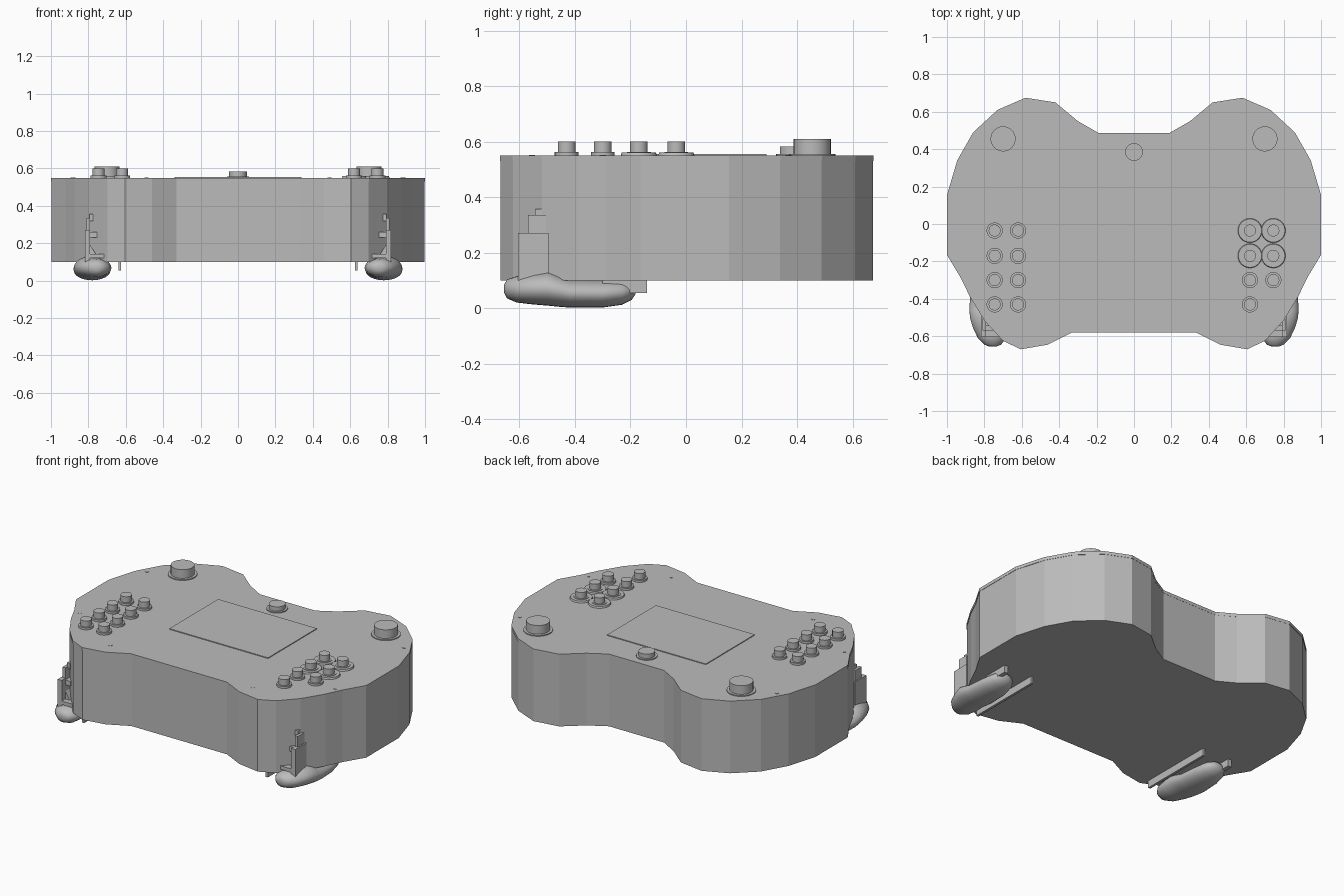
import bpy, bmesh, math

if "Cube" in bpy.data.objects:
    bpy.data.objects.remove(bpy.data.objects["Cube"])

grey = bpy.data.materials.new("plain_grey")
grey.use_nodes = True
grey.diffuse_color = (0.5, 0.5, 0.5, 1)
grey.node_tree.nodes["Principled BSDF"].inputs["Base Color"].default_value = (0.5, 0.5, 0.5, 1)


def finish(name, bm, smooth=None):
    bmesh.ops.recalc_face_normals(bm, faces=bm.faces[:])
    mesh = bpy.data.meshes.new(name)
    bm.to_mesh(mesh)
    bm.free()
    mesh.materials.append(grey)
    ob = bpy.data.objects.new(name, mesh)
    bpy.context.collection.objects.link(ob)
    if smooth:
        bpy.ops.object.select_all(action='DESELECT')
        ob.select_set(True)
        bpy.context.view_layer.objects.active = ob
        bpy.ops.object.shade_smooth_by_angle(angle=math.radians(smooth))
    return ob


def skin(name, rings, smooth=None):
    """Join rings of equal length and cap both ends."""
    bm = bmesh.new()
    loops = [[bm.verts.new(p) for p in ring] for ring in rings]
    for a, b in zip(loops, loops[1:]):
        for i in range(len(a)):
            j = (i + 1) % len(a)
            bm.faces.new((a[i], a[j], b[j], b[i]))
    bm.faces.new(loops[0])
    bm.faces.new(loops[-1])
    return finish(name, bm, smooth)


def prism(name, outline, z0, z1):
    return skin(name, [[(x, y, z) for x, y in outline] for z in (z0, z1)])


def box(name, x0, x1, y0, y1, z0, z1):
    return prism(name, [(x0, y0), (x1, y0), (x1, y1), (x0, y1)], z0, z1)


def turned(name, x, y, profile, sides=32):
    """Stack of circles given as (radius, height)."""
    ring = [math.tau * i / sides for i in range(sides)]
    return skin(name, [[(x + r * math.cos(a), y + r * math.sin(a), z) for a in ring]
                       for r, z in profile], 30)


def button(name, x, y, base, cap, step, top):
    turned(name, x, y, [(base, TOP), (base, step), (cap, step), (cap, top)])


# Case and lid share one mirrored outline
TOP = 0.55
half = [(0.19, 0.487), (0.30, 0.55), (0.42, 0.65), (0.58, 0.675), (0.73, 0.61),
        (0.86, 0.49), (0.945, 0.34), (1.0, 0.155), (1.0, -0.165), (0.925, -0.29),
        (0.877, -0.39), (0.797, -0.52), (0.70, -0.625), (0.605, -0.67),
        (0.46, -0.645), (0.33, -0.58)]
outline = half + [(-x, y) for x, y in reversed(half)]
prism("case", [(x * 0.998, y * 0.998) for x, y in outline], 0.10, 0.53)
prism("lid", outline, 0.53, TOP)

# Screen plate
box("screen", -0.34, 0.34, -0.19, 0.29, TOP, TOP + 0.005)

# Push buttons, four of them with wide collars
rows = [-0.035, -0.17, -0.30, -0.43]
for side in (-1, 1):
    for row, y in enumerate(rows):
        for x in (0.62, 0.745):
            if side > 0 and row == 3 and x > 0.7:
                continue
            button("button", side * x, y, 0.043, 0.032, 0.563, 0.60)
            if side > 0 and row < 2:
                turned("button_collar", x, y, [(0.065, TOP), (0.062, 0.56)])

# Knobs, centre button and lid screws
button("centre_button", 0, 0.385, 0.06, 0.047, 0.556, 0.583)
for s in (-1, 1):
    button("knob", s * 0.70, 0.455, 0.083, 0.067, 0.556, 0.61)
    for x, y in ((0.885, 0.37), (0.88, -0.30), (0.49, -0.555)):
        turned("lid_screw", s * x, y, [(0.011, TOP), (0.011, TOP + 0.002)], 16)

# Feet: (y, centre x, half width, bottom, top)
foot = [(-0.655, 0.755, 0.02, 0.055, 0.085), (-0.645, 0.755, 0.045, 0.035, 0.103),
        (-0.61, 0.76, 0.075, 0.02, 0.115), (-0.55, 0.77, 0.093, 0.013, 0.125),
        (-0.50, 0.778, 0.099, 0.009, 0.132), (-0.46, 0.78, 0.1, 0.005, 0.12),
        (-0.42, 0.78, 0.098, 0.002, 0.105), (-0.30, 0.78, 0.09, 0.002, 0.10),
        (-0.23, 0.78, 0.075, 0.012, 0.099), (-0.195, 0.78, 0.05, 0.03, 0.09),
        (-0.182, 0.78, 0.02, 0.05, 0.07)]
turn = [math.tau * i / 24 for i in range(24)]
for s in (-1, 1):
    skin("foot", [[(s * (cx + w * math.cos(a)), y,
                    (lo + hi) / 2 + (hi - lo) / 2 * math.sin(a)) for a in turn]
                  for y, cx, w, lo, hi in foot], 50)
    box("foot_rail", s * 0.625, s * 0.64, -0.62, -0.14, 0.055, 0.10)
    box("foot_peg", s * 0.81, s * 0.835, -0.30, -0.14, 0.055, 0.10)

    # Upright bracket above the foot
    box("bracket_post", s * 0.79, s * 0.818, -0.605, -0.495, 0.08, 0.27)
    box("bracket_neck", s * 0.79, s * 0.81, -0.57, -0.505, 0.27, 0.335)
    box("bracket_tip", s * 0.775, s * 0.795, -0.545, -0.515, 0.32, 0.357)
    box("bracket_shelf", s * 0.70, s * 0.818, -0.605, -0.495, 0.12, 0.142)
    box("bracket_catch", s * 0.755, s * 0.80, -0.57, -0.505, 0.23, 0.26)
    brace = [(0.80, 0.142), (0.76, 0.142), (0.79, 0.19)]
    skin("bracket_brace", [[(s * x, y, z) for x, z in brace] for y in (-0.57, -0.53)])
